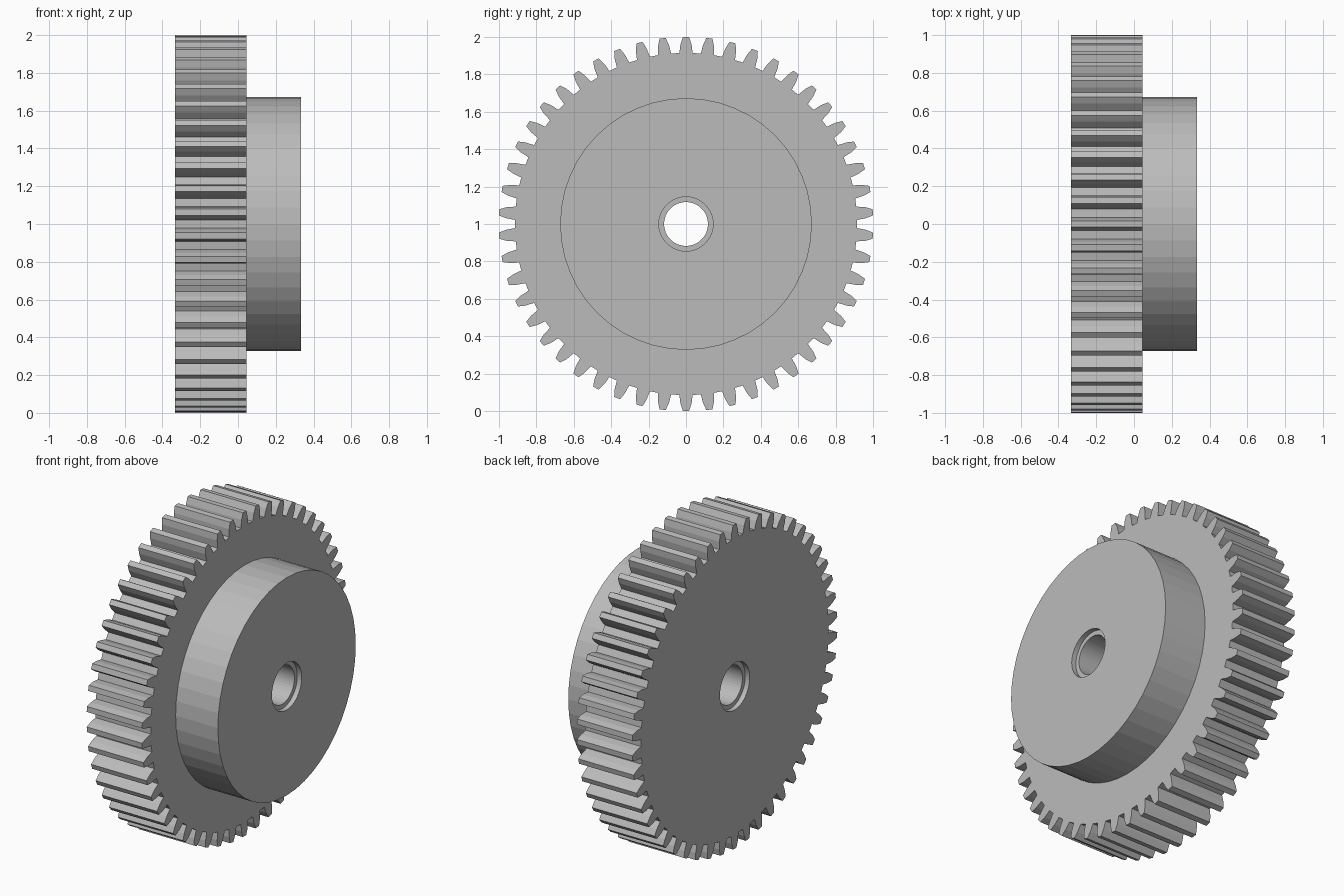
import bpy, bmesh, math

if "Cube" in bpy.data.objects:
    bpy.data.objects.remove(bpy.data.objects["Cube"])

TEETH, SEGS = 50, 48
X_BACK, X_MID, X_HUB = -0.333, 0.045, 0.333
R_BORE, R_RECESS, R_HUB, RECESS = 0.117, 0.145, 0.672, 0.03

steel = bpy.data.materials.new("grey steel")
steel.diffuse_color = (0.5, 0.5, 0.5, 1)
steel.use_nodes = True
steel.node_tree.nodes["Principled BSDF"].inputs["Base Color"].default_value = steel.diffuse_color

bm = bmesh.new()


def ring(x, polar):
    """Closed loop of vertices around the x axis from (radius, angle) pairs."""
    vs = [bm.verts.new((x, r * math.sin(a), 1 + r * math.cos(a))) for r, a in polar]
    es = [bm.edges.new((vs[i], vs[(i + 1) % len(vs)])) for i in range(len(vs))]
    return vs, es


def circle(x, r):
    return ring(x, [(r, 2 * math.pi * i / SEGS) for i in range(SEGS)])


def wall(a, b):
    va, vb = a[0], b[0]
    n = len(va)
    for i in range(n):
        j = (i + 1) % n
        bm.faces.new((va[i], va[j], vb[j], vb[i]))


def disc(outer, inner):
    bmesh.ops.triangle_fill(bm, edges=outer[1] + inner[1], use_beauty=True,
                            use_dissolve=False)


# tooth outline: root, pitch line, tip and back down
flank = [(0.914, 0.039), (0.962, 0.0305), (1.0, 0.0165)]
outline = []
for t in range(TEETH):
    c = 2 * math.pi * t / TEETH
    outline += [(r, c - h) for r, h in flank]
    outline += [(r, c + h) for r, h in reversed(flank)]

# toothed wheel
back, mid = ring(X_BACK, outline), ring(X_MID, outline)
wall(back, mid)

# hub
hub_root, hub_end = circle(X_MID, R_HUB), circle(X_HUB, R_HUB)
disc(mid, hub_root)
wall(hub_root, hub_end)

# bore with a shallow recess at each end
rec_b, rec_bi = circle(X_BACK, R_RECESS), circle(X_BACK + RECESS, R_RECESS)
bore_b, bore_f = circle(X_BACK + RECESS, R_BORE), circle(X_HUB - RECESS, R_BORE)
rec_fi, rec_f = circle(X_HUB - RECESS, R_RECESS), circle(X_HUB, R_RECESS)
for a, b in ((rec_b, rec_bi), (rec_bi, bore_b), (bore_b, bore_f),
             (bore_f, rec_fi), (rec_fi, rec_f)):
    wall(a, b)
disc(back, rec_b)
disc(hub_end, rec_f)

bmesh.ops.recalc_face_normals(bm, faces=bm.faces[:])
mesh = bpy.data.meshes.new("spur_gear_with_hub")
bm.to_mesh(mesh)
bm.free()
mesh.materials.append(steel)
obj = bpy.data.objects.new("spur_gear_with_hub", mesh)
bpy.context.collection.objects.link(obj)
